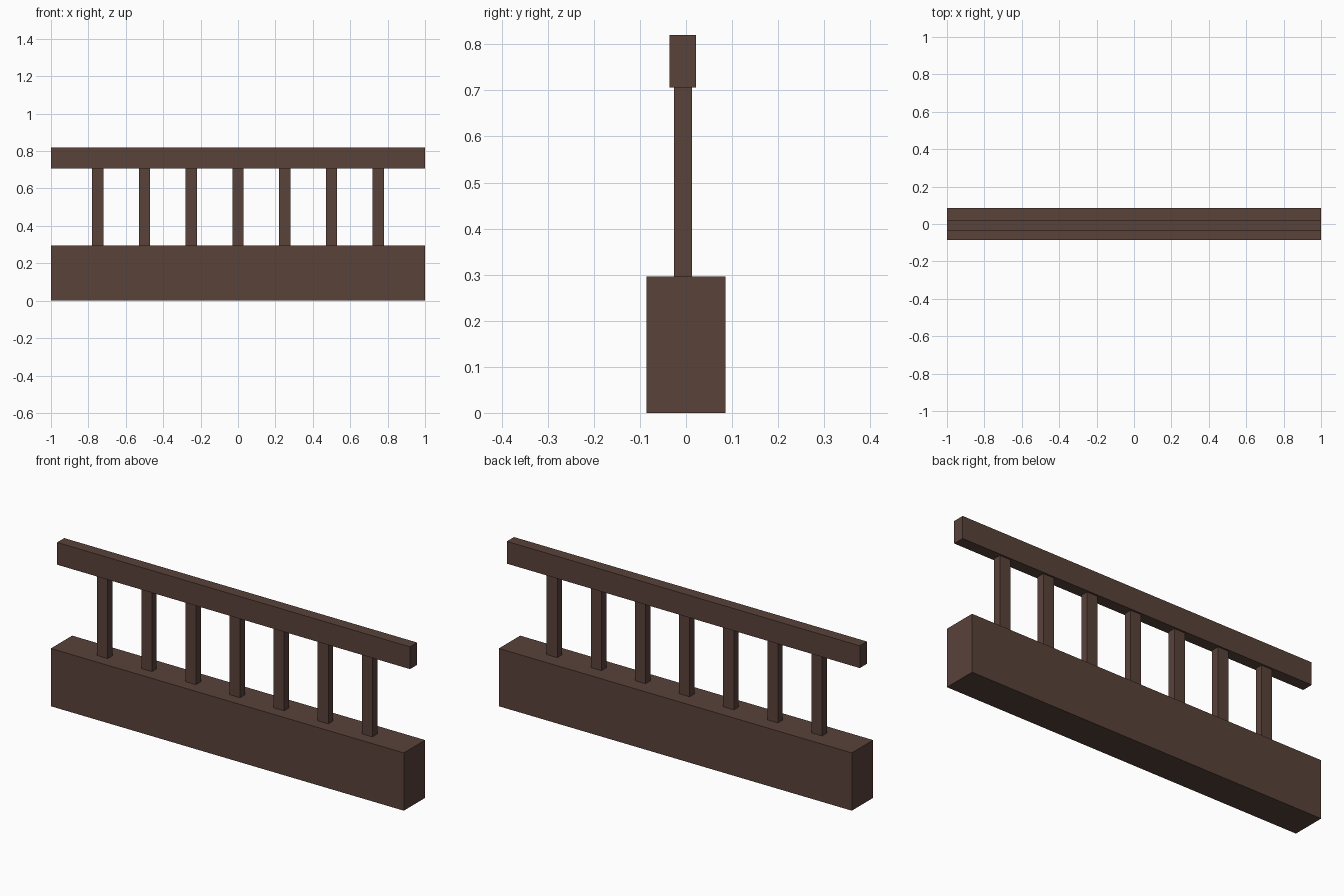
import bpy

if "Cube" in bpy.data.objects:
    bpy.data.objects.remove(bpy.data.objects["Cube"])

# Single dark wood colour
wood = bpy.data.materials.new("dark_brown_wood")
wood.diffuse_color = (0.100, 0.054, 0.042, 1.0)
wood.use_nodes = True
wood.node_tree.nodes["Principled BSDF"].inputs["Base Color"].default_value = wood.diffuse_color


def box(name, x, y, z):
    """Flat-faced box spanning the (min, max) ranges on each axis."""
    ranges = (x, y, z)
    bpy.ops.mesh.primitive_cube_add(
        size=1, location=[(a + b) / 2 for a, b in ranges])
    obj = bpy.context.object
    obj.name = name
    obj.scale = [b - a for a, b in ranges]
    bpy.ops.object.transform_apply(location=False, rotation=False, scale=True)
    obj.data.materials.append(wood)
    return obj


BASE_TOP, RAIL_BOTTOM, RAIL_TOP = 0.296, 0.706, 0.82

# Heavy base beam
box("base_beam", (-1, 1), (-0.086, 0.086), (0, BASE_TOP))

# Top handrail, slightly forward of centre
box("handrail", (-1, 1), (-0.036, 0.022), (RAIL_BOTTOM, RAIL_TOP))

# Seven evenly spaced balusters
for i in range(7):
    cx = (i - 3) * 0.25
    box(f"baluster_{i + 1}", (cx - 0.03, cx + 0.03), (-0.026, 0.013),
        (BASE_TOP, RAIL_BOTTOM))
